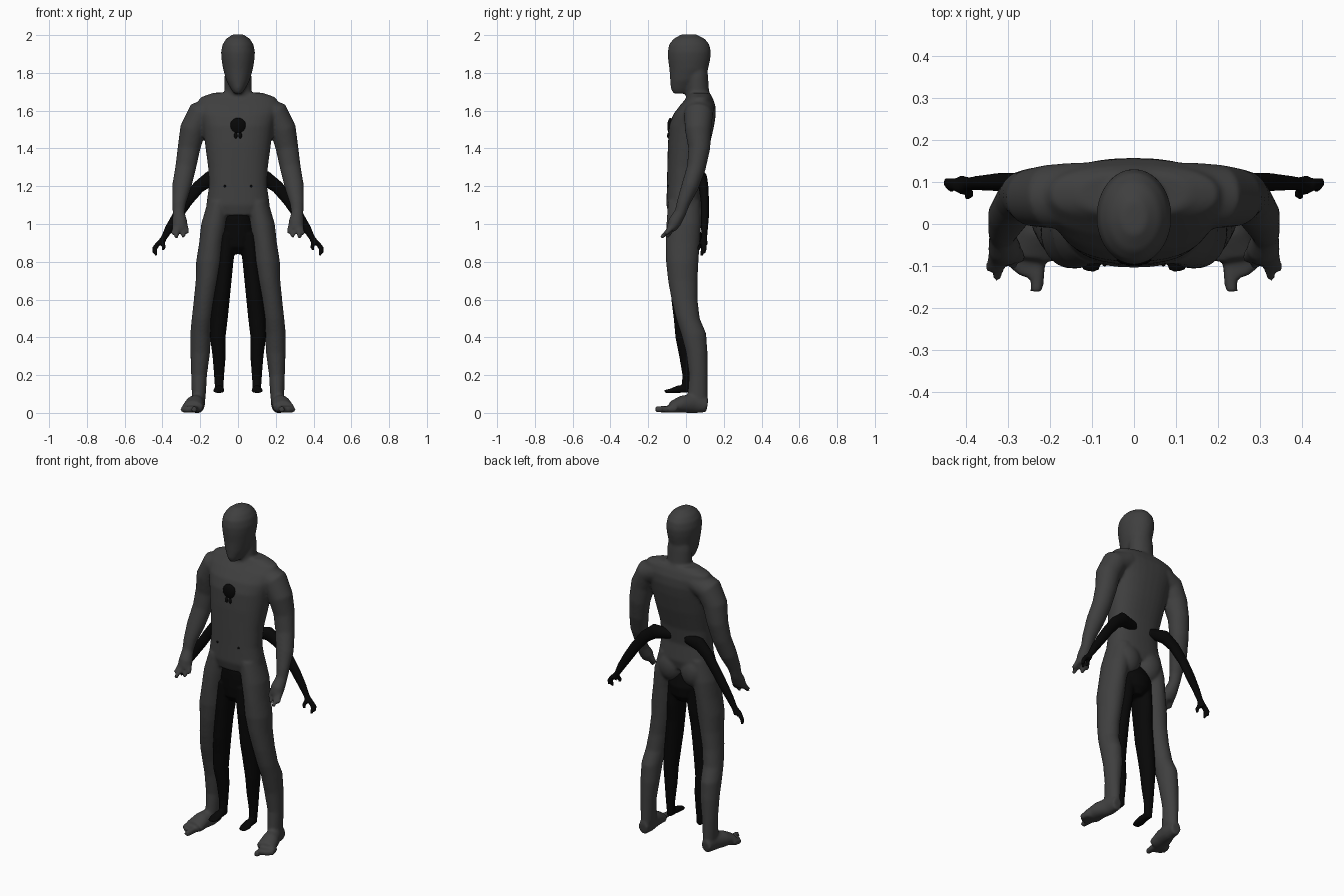
import bpy, bmesh, math
from mathutils import Vector, Matrix

X, Y, Z = Vector((1, 0, 0)), Vector((0, 1, 0)), Vector((0, 0, 1))


def material(name, v):
    m = bpy.data.materials.new(name)
    m.diffuse_color = (v, v, v, 1)
    return m


GREY = material("dark grey", 0.05)
BLACK = material("near black", 0.0022)


def tube(bm, pts, ref=X, axis=None, power=1.0, n=24):
    """Closed loft through (x, y, z, radius along ref, other radius) points."""
    rings = []
    for i, p in enumerate(pts):
        c = Vector(p[:3])
        a, b = pts[max(i - 1, 0)], pts[min(i + 1, len(pts) - 1)]
        d = axis or (Vector(b[:3]) - Vector(a[:3])).normalized()
        u = (ref - d * ref.dot(d)).normalized()
        w = d.cross(u)
        ring = []
        for k in range(n):
            t = 2 * math.pi * k / n
            cs, sn = math.cos(t), math.sin(t)
            cs = math.copysign(abs(cs) ** power, cs)
            sn = math.copysign(abs(sn) ** power, sn)
            ring.append(bm.verts.new(c + u * cs * p[3] + w * sn * p[4]))
        rings.append(ring)
    for r, s in zip(rings, rings[1:]):
        for k in range(n):
            bm.faces.new((r[k], r[(k + 1) % n], s[(k + 1) % n], s[k]))
    bm.faces.new(rings[0][::-1])
    bm.faces.new(rings[-1])


def pair(bm, pts, **kw):
    """The same tube on both sides of the body."""
    for s in (1, -1):
        tube(bm, [(s * p[0],) + tuple(p[1:]) for p in pts], **kw)


def stack(bm, rows, power=1.0):
    """Horizontal sections given as (z, half width, front y, back y)."""
    tube(bm, [(0, (f + b) / 2, z, w, (b - f) / 2) for z, w, f, b in rows],
         axis=Z, power=power, n=32)


def ball(bm, c, r):
    bmesh.ops.create_uvsphere(bm, u_segments=20, v_segments=12, radius=1,
                              matrix=Matrix.Translation(c) @ Matrix.Diagonal((*r, 1)))


def finish(name, bm, mat, voxel=None, soft=4):
    bmesh.ops.recalc_face_normals(bm, faces=bm.faces)
    me = bpy.data.meshes.new(name)
    bm.to_mesh(me)
    bm.free()
    ob = bpy.data.objects.new(name, me)
    bpy.context.collection.objects.link(ob)
    if voxel:
        r = ob.modifiers.new("fuse", 'REMESH')
        r.mode, r.voxel_size = 'VOXEL', voxel
        s = ob.modifiers.new("soften", 'SMOOTH')
        s.factor, s.iterations = 0.5, soft
        dg = bpy.context.evaluated_depsgraph_get()
        ob.data = bpy.data.meshes.new_from_object(ob.evaluated_get(dg))
        ob.modifiers.clear()
    ob.data.materials.clear()
    ob.data.materials.append(mat)
    for p in ob.data.polygons:
        p.use_smooth = True
    return ob


# --- Large grey body ---
bm = bmesh.new()
# torso
stack(bm, [(1.045, .13, -.09, .075), (1.10, .168, -.104, .088), (1.2, .154, -.101, .076),
           (1.3, .158, -.099, .09), (1.42, .174, -.096, .126), (1.52, .188, -.089, .149),
           (1.58, .205, -.068, .158), (1.63, .22, -.03, .155), (1.67, .2, .005, .14),
           (1.695, .13, .02, .125)], .85)
# buttocks
for s in (1, -1):
    ball(bm, (s * .075, .03, 1.04), (.08, .066, .095))
# neck and head
stack(bm, [(1.6, .08, .0, .125), (1.7, .072, .0, .122), (1.78, .072, .0, .117), (1.85, .06, .0, .11)])
stack(bm, [(1.69, .022, -.067, .01), (1.715, .038, -.08, .04), (1.76, .062, -.084, .08),
           (1.82, .079, -.088, .117), (1.87, .087, -.095, .128), (1.91, .09, -.097, .132),
           (1.95, .082, -.09, .124), (1.98, .063, -.066, .1), (2.004, .028, -.025, .055)])
# legs
pair(bm, [(.1, -.01, 1.12, .06, .085), (.125, -.012, 1.0, .07, .092), (.14, -.017, .9, .066, .09),
          (.152, -.02, .8, .07, .086), (.162, -.017, .7, .062, .078), (.177, -.008, .6, .057, .069),
          (.19, .01, .5, .055, .063), (.198, .04, .42, .055, .067), (.2, .057, .32, .052, .057),
          (.206, .065, .2, .042, .049), (.208, .06, .07, .036, .054)], axis=Z)
# feet and toes
pair(bm, [(.21, .113, .04, .03, .037), (.213, .05, .05, .039, .052), (.23, -.02, .046, .05, .046),
          (.24, -.08, .03, .057, .03)])
for x, y in ((.233, -.162), (.255, -.127), (.273, -.117), (.29, -.102)):
    pair(bm, [(x - .01, -.05, .022, .017, .022), (x, y, .018, .016, .017)], n=12)
# arms, hands and fingers
pair(bm, [(.12, .07, 1.615, .078, .065), (.2, .066, 1.58, .076, .073), (.24, .064, 1.5, .07, .068),
          (.26, .07, 1.4, .058, .06), (.277, .055, 1.3, .05, .055), (.298, .022, 1.2, .046, .051),
          (.312, -.015, 1.11, .035, .037), (.314, -.03, 1.06, .031, .032), (.308, -.06, 1.01, .036, .04),
          (.31, -.08, .97, .024, .036)], ref=Y)
for x, y, z in ((.326, -.132, .925), (.345, -.108, .945), (.288, -.1, .93), (.266, -.085, .95)):
    pair(bm, [(.306 + (x - .306) * .6, -.065, .995, .017, .017), (x, y, z, .011, .011)], ref=Y, n=12)
finish("grey_body", bm, GREY, .008, 6)

# --- Smaller black body inside the grey one ---
bm = bmesh.new()
# pelvis and torso
stack(bm, [(.84, .04, -.05, .05), (.88, .09, -.082, .078), (.94, .1, -.088, .086),
           (.99, .09, -.09, .065), (1.03, .075, -.09, .04), (1.06, .05, -.088, .03),
           (1.25, .12, -.025, .062), (1.35, .05, -.02, .06)])
# legs
pair(bm, [(.055, -.01, .95, .05, .07), (.07, -.015, .8, .046, .07), (.08, -.02, .7, .046, .061),
          (.09, -.02, .6, .046, .058), (.1, -.015, .5, .046, .05), (.107, -.01, .4, .041, .046),
          (.1, 0, .3, .035, .036), (.1, .005, .2, .027, .024), (.1, 0, .125, .022, .024)], axis=Z)
# feet
pair(bm, [(.1, .02, .124, .018, .018), (.1, -.04, .126, .026, .02), (.102, -.08, .117, .031, .012),
          (.104, -.113, .113, .02, .008)])
# arms, hands and fingers
pair(bm, [(.05, .06, 1.24, .025, .028), (.15, .083, 1.24, .03, .042), (.21, .093, 1.195, .026, .034),
          (.27, .1, 1.12, .022, .03), (.32, .1, 1.045, .022, .028), (.365, .098, .975, .018, .023),
          (.393, .096, .925, .016, .016), (.412, .092, .892, .024, .021)], ref=Y)
for pts in (((.42, .09, .9), (.438, .09, .87), (.434, .082, .832)),
            ((.42, .095, .9), (.446, .1, .87), (.447, .095, .845)),
            ((.4, .085, .9), (.392, .07, .878), (.4, .065, .862))):
    pair(bm, [p + (r, r) for p, r in zip(pts, (.013, .011, .008))], ref=Y, n=12)
finish("black_body", bm, BLACK, .006)

# --- Black chest badge, its two tails and the waist dots ---
bm = bmesh.new()
ball(bm, (0, -.081, 1.518), (.043, .018, .044))
for s in (1, -1):
    ball(bm, (s * .012, -.092, 1.468), (.009, .008, .016))
    ball(bm, (s * .07, -.095, 1.2), (.006, .006, .006))
finish("chest_badge", bm, BLACK)
